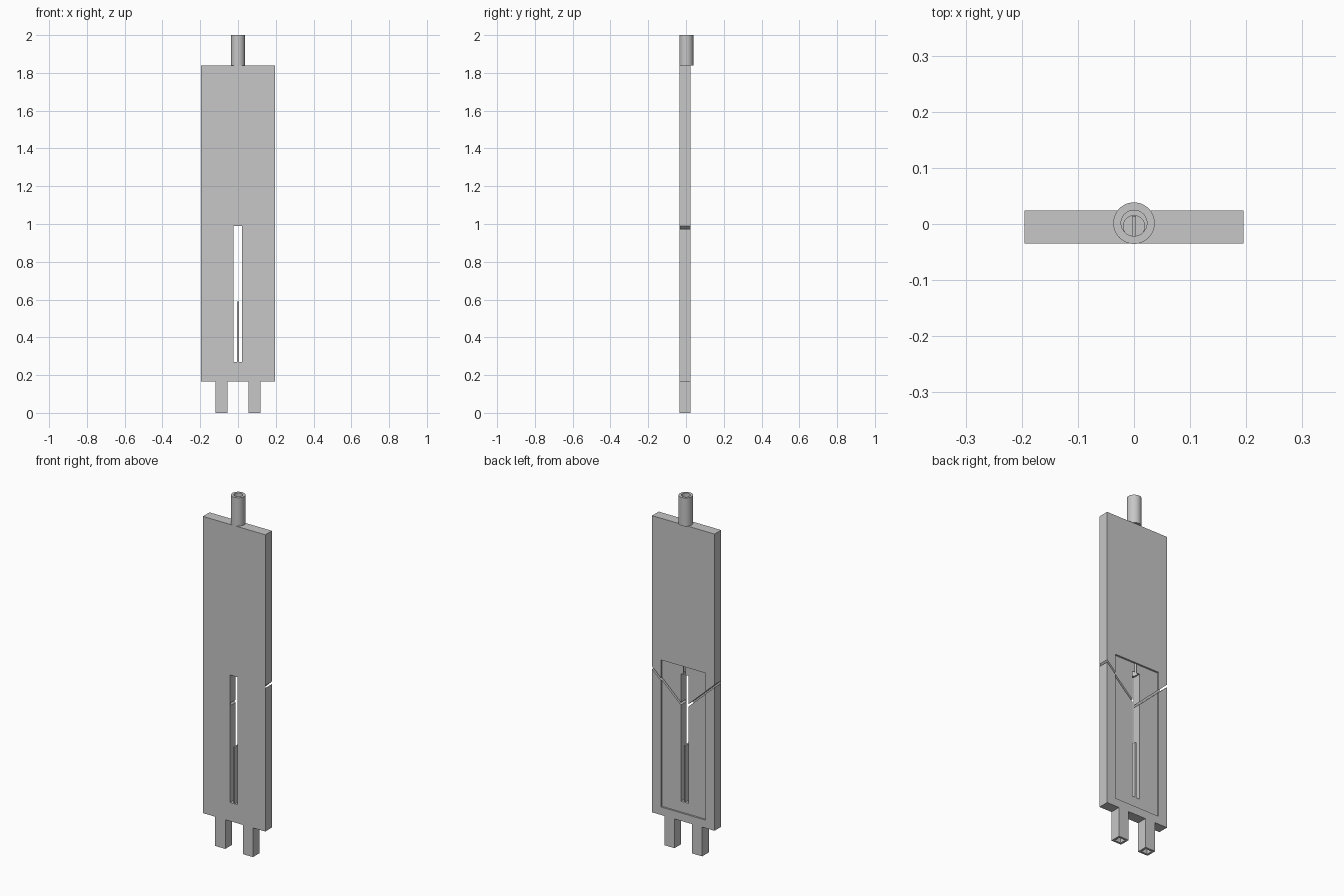
import bpy, bmesh, math

if "Cube" in bpy.data.objects:
    bpy.data.objects.remove(bpy.data.objects["Cube"])

grey = bpy.data.materials.new("plain grey")
grey.use_nodes = True
colour = (0.57, 0.57, 0.57, 1)
grey.diffuse_color = colour
grey.node_tree.nodes["Principled BSDF"].inputs["Base Color"].default_value = colour

FRONT, BACK = -0.035, 0.024
PANEL = 0.014


def prism(name, outline, y0, y1):
    """Extrude an (x, z) outline along y."""
    bm = bmesh.new()
    face = bm.faces.new([bm.verts.new((x, y0, z)) for x, z in outline])
    made = bmesh.ops.extrude_face_region(bm, geom=[face])["geom"]
    for v in made:
        if isinstance(v, bmesh.types.BMVert):
            v.co.y = y1
    bmesh.ops.recalc_face_normals(bm, faces=bm.faces)
    mesh = bpy.data.meshes.new(name)
    bm.to_mesh(mesh)
    bm.free()
    mesh.materials.append(grey)
    obj = bpy.data.objects.new(name, mesh)
    bpy.context.collection.objects.link(obj)
    return obj


def box(name, x0, x1, y0, y1, z0, z1):
    return prism(name, [(x0, z0), (x1, z0), (x1, z1), (x0, z1)], y0, y1)


def cylinder(name, radius, y, z0, z1):
    bpy.ops.mesh.primitive_cylinder_add(vertices=48, radius=radius, depth=z1 - z0,
                                        location=(0, y, (z0 + z1) / 2))
    obj = bpy.context.object
    obj.name = name
    obj.data.materials.append(grey)
    return obj


def cut(target, *cutters):
    """Subtract the cutters, then discard them."""
    for cutter in cutters:
        mod = target.modifiers.new("cut", "BOOLEAN")
        mod.operation = "DIFFERENCE"
        mod.solver = "EXACT"
        mod.object = cutter
        bpy.ops.object.select_all(action="DESELECT")
        bpy.context.view_layer.objects.active = target
        target.select_set(True)
        bpy.ops.object.modifier_apply(modifier=mod.name)
        bpy.data.objects.remove(cutter)


def smooth(obj):
    bpy.ops.object.select_all(action="DESELECT")
    obj.select_set(True)
    bpy.context.view_layer.objects.active = obj
    bpy.ops.object.shade_smooth_by_angle(angle=math.radians(30))


# Flat body and its two feet in one outline
half = [(0.055, 0.165), (0.055, 0), (0.118, 0), (0.118, 0.165), (0.195, 0.165), (0.195, 1.84)]
body = prism("body", half + [(-x, z) for x, z in reversed(half)], FRONT, BACK)

# Recessed back panel, long slot and bore from the neck to the slot
panel = box("panel_cutter", -0.14, 0.14, PANEL, 0.1, 0.21, 1.04)
slot = box("slot_cutter", -0.025, 0.022, -0.1, 0.1, 0.27, 0.99)
bore = cylinder("bore_cutter", 0.019, -0.004, 0.95, 1.9)

# V-shaped saw cut from the back
upper = [(-0.25, 1.04), (0, 0.807), (0.25, 1.04)]
lower = [(x, z - 0.014) for x, z in reversed(upper)]
groove = prism("groove_cutter", upper + lower, FRONT + 0.002, 0.1)

# Square sockets under the feet
sockets = [box("socket_cutter", s * 0.0865 - 0.019, s * 0.0865 + 0.019,
               -0.023, 0.012, -0.1, 0.12) for s in (-1, 1)]
cut(body, panel, slot, bore, groove, *sockets)
smooth(body)

# Thin blade standing in the slot
box("slot_blade", -0.004, 0.004, FRONT, PANEL, 0.265, 0.59)

# Hollow neck
neck = cylinder("neck_tube", 0.037, 0.0015, 1.84, 2.0)
cut(neck, cylinder("neck_cutter", 0.023, 0.0015, 1.8, 2.1))
smooth(neck)
